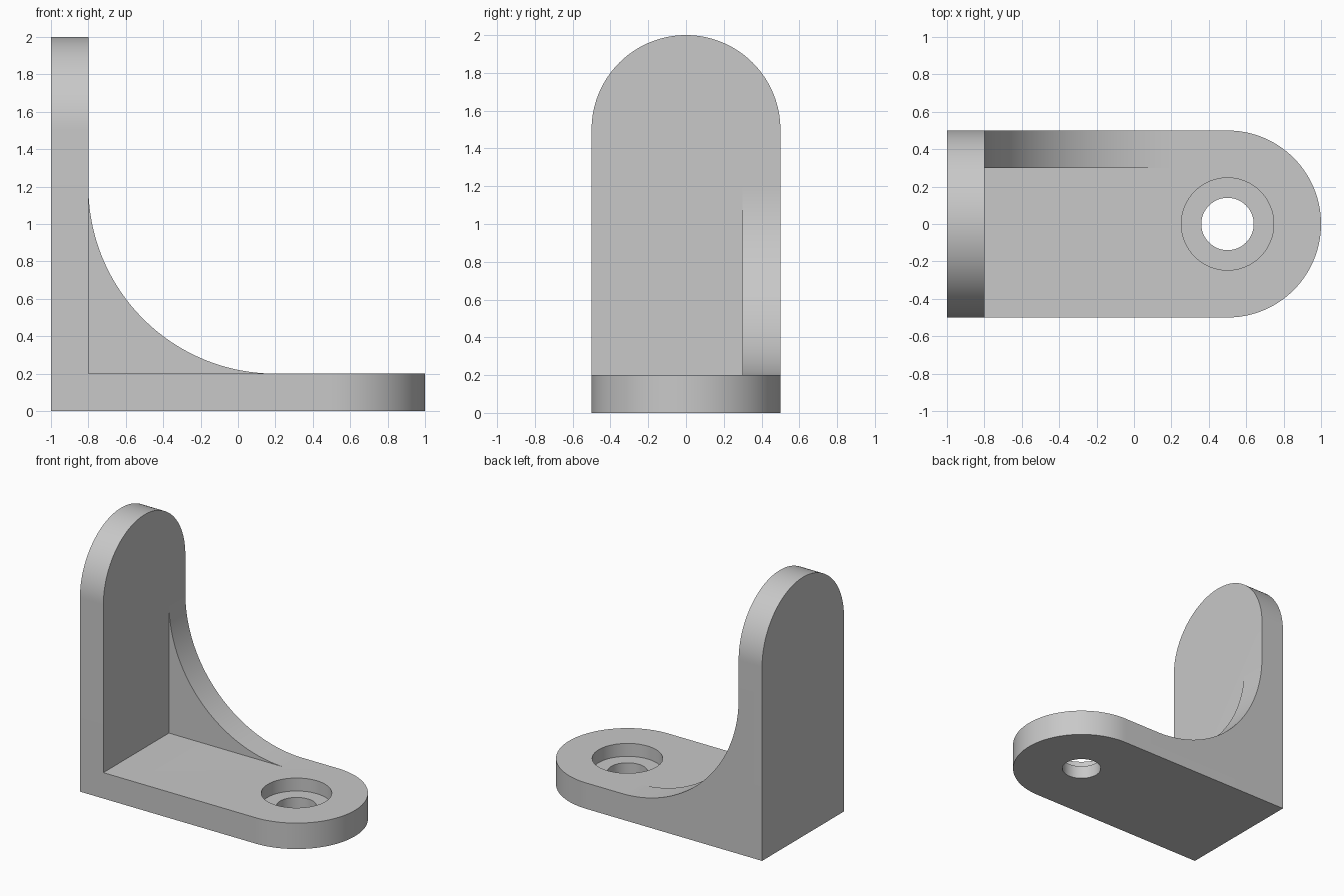
import bpy
import bmesh
from math import pi, sin, cos, radians
from mathutils import Matrix, Vector

cube = bpy.data.objects.get("Cube")
if cube:
    bpy.data.objects.remove(cube, do_unlink=True)

THICK, HALF, LENGTH = 0.2, 0.5, 2.0
HOLE_X = LENGTH / 2 - HALF          # hole shares its centre with the rounded end
# Swaps length and height, turning the base plate into the upright one
UPRIGHT = Matrix(((0, 0, 1, -1), (0, 1, 0, 0), (1, 0, 0, 1), (0, 0, 0, 1)))

grey = bpy.data.materials.new("plain grey")
grey.use_nodes = True
colour = (0.58, 0.58, 0.58, 1)
grey.diffuse_color = colour
grey.node_tree.nodes["Principled BSDF"].inputs["Base Color"].default_value = colour


def arc(cx, cy, radius, start, end, steps):
    angles = [start + (end - start) * i / steps for i in range(steps + 1)]
    return [(cx + radius * cos(a), cy + radius * sin(a)) for a in angles]


def prism(name, points, direction, matrix=Matrix()):
    """Extrude a closed outline along a direction."""
    bm = bmesh.new()
    face = bm.faces.new([bm.verts.new(p) for p in points])
    result = bmesh.ops.extrude_face_region(bm, geom=[face])
    top = [g for g in result["geom"] if isinstance(g, bmesh.types.BMVert)]
    bmesh.ops.translate(bm, verts=top, vec=Vector(direction))
    bm.transform(matrix)
    bmesh.ops.recalc_face_normals(bm, faces=bm.faces)
    mesh = bpy.data.meshes.new(name)
    bm.to_mesh(mesh)
    bm.free()
    mesh.materials.append(grey)
    obj = bpy.data.objects.new(name, mesh)
    bpy.context.collection.objects.link(obj)
    return obj


def combine(target, other, operation):
    """Apply an exact boolean and discard the helper."""
    bpy.context.view_layer.objects.active = target
    mod = target.modifiers.new("Boolean", 'BOOLEAN')
    mod.operation, mod.solver, mod.object = operation, 'EXACT', other
    bpy.ops.object.modifier_apply(modifier=mod.name)
    bpy.data.objects.remove(other, do_unlink=True)


def plate(name, matrix):
    """Round-ended plate with a counterbored screw hole."""
    outline = [(-1, HALF), (-1, -HALF)] + arc(HOLE_X, 0, HALF, -pi / 2, pi / 2, 64)
    obj = prism(name, [(x, y, 0) for x, y in outline], (0, 0, THICK), matrix)
    for radius, bottom in ((0.14, -0.1), (0.247, THICK / 2)):
        circle = arc(HOLE_X, 0, radius, 0, 2 * pi, 64)[:-1]
        cutter = prism("hole_cutter", [(x, y, bottom) for x, y in circle],
                       (0, 0, 0.4), matrix)
        combine(obj, cutter, 'DIFFERENCE')
    return obj


# Two matching plates at a right angle
bracket = plate("angle_bracket", Matrix())
combine(bracket, plate("upright_plate", UPRIGHT), 'UNION')

# Concave gusset along the back edge, sunk slightly into both plates
curve = arc(0.2, 1.2, 1.0, 1.5 * pi, pi, 64)
side = [(-0.9, 0.1), (0.2, 0.1)] + curve + [(-0.9, 1.2)]
gusset = prism("gusset", [(x, HALF, z) for x, z in side], (0, -THICK, 0))
combine(bracket, gusset, 'UNION')

# Smooth curved walls, crisp edges
bpy.ops.object.select_all(action='DESELECT')
bracket.select_set(True)
bpy.context.view_layer.objects.active = bracket
bpy.ops.object.shade_smooth_by_angle(angle=radians(30))
